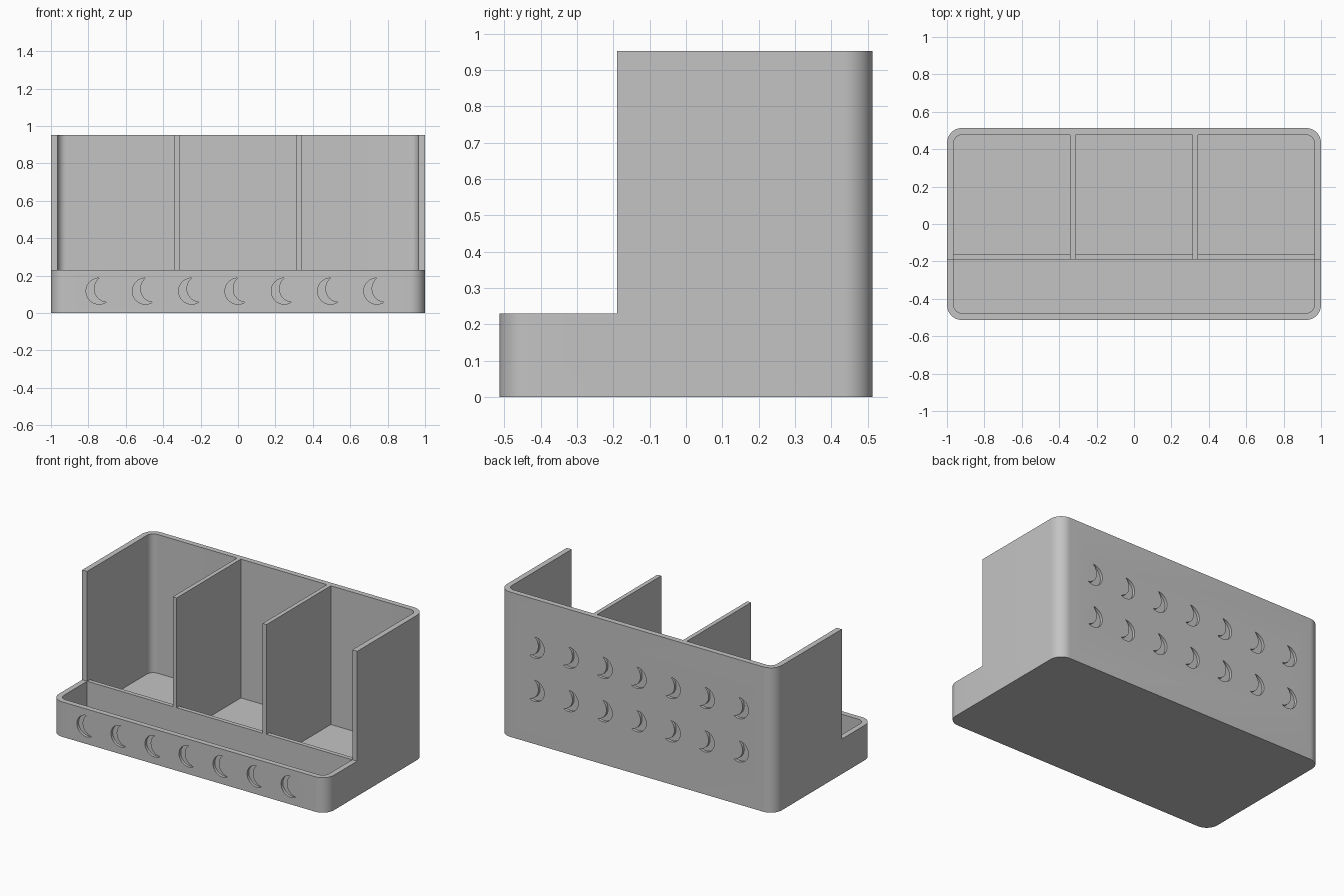
import bpy
import bmesh
from math import cos, sin, pi, atan2
from mathutils import Vector

if "Cube" in bpy.data.objects:
    bpy.data.objects.remove(bpy.data.objects["Cube"], do_unlink=True)

grey = bpy.data.materials.new("Grey plastic")
grey.use_nodes = True
colour = (0.55, 0.55, 0.55, 1)
grey.diffuse_color = colour
grey.node_tree.nodes["Principled BSDF"].inputs["Base Color"].default_value = colour

# Main sizes
HALF_X, HALF_Y = 1.0, 0.513
TALL, LOW, FLOOR = 0.952, 0.23, 0.04
WALL, THIN = 0.036, 0.028
STEP_Y = -0.19


def prism(name, outline, offset):
    """Extrude a closed outline of 3D points along an offset."""
    bm = bmesh.new()
    face = bm.faces.new([bm.verts.new(p) for p in outline])
    result = bmesh.ops.extrude_face_region(bm, geom=[face])
    moved = [v for v in result["geom"] if isinstance(v, bmesh.types.BMVert)]
    bmesh.ops.translate(bm, vec=Vector(offset), verts=moved)
    bmesh.ops.recalc_face_normals(bm, faces=bm.faces)
    mesh = bpy.data.meshes.new(name)
    bm.to_mesh(mesh)
    bm.free()
    mesh.materials.append(grey)
    obj = bpy.data.objects.new(name, mesh)
    bpy.context.collection.objects.link(obj)
    return obj


def rounded_box(name, hx, hy, radius, z0, z1, steps=12):
    points = []
    for corner, (sx, sy) in enumerate([(1, 1), (-1, 1), (-1, -1), (1, -1)]):
        for i in range(steps + 1):
            a = (corner + i / steps) * pi / 2
            points.append((sx * (hx - radius) + radius * cos(a),
                           sy * (hy - radius) + radius * sin(a), z0))
    return prism(name, points, (0, 0, z1 - z0))


def box(name, x0, x1, y0, y1, z0, z1):
    outline = [(x0, y0, z0), (x1, y0, z0), (x1, y1, z0), (x0, y1, z0)]
    return prism(name, outline, (0, 0, z1 - z0))


def crescent(name, x, z, y, depth, steps=20):
    """Moon: a disc with a second disc bitten out of its upper right."""
    r, bite_r, shift = 0.07, 0.073, Vector((0.045, 0.013))
    d = shift.length
    along = (d * d + r * r - bite_r * bite_r) / (2 * d)
    axis = shift.normalized()
    side = Vector((-axis.y, axis.x)) * (r * r - along * along) ** 0.5
    top, bottom = axis * along + side, axis * along - side

    def arc(centre, radius, start, end, sweep):
        a0 = atan2(*(start - centre).yx)
        a1 = atan2(*(end - centre).yx)
        total = (a1 - a0) * sweep % (2 * pi) * sweep
        return [centre + radius * Vector((cos(a0 + total * i / steps),
                                          sin(a0 + total * i / steps)))
                for i in range(steps)]

    points = arc(Vector((0, 0)), r, top, bottom, 1)
    points += arc(shift, bite_r, bottom, top, -1)
    return prism(name, [(x + p.x, y, z + p.y) for p in points], (0, depth, 0))


def combine(target, tool, operation):
    """Apply a boolean and discard the tool."""
    tool.hide_render = True
    mod = target.modifiers.new("Boolean", "BOOLEAN")
    mod.operation, mod.object, mod.solver = operation, tool, "EXACT"
    bpy.context.view_layer.objects.active = target
    bpy.ops.object.modifier_apply(modifier=mod.name)
    bpy.data.objects.remove(tool, do_unlink=True)


# Rounded shell hollowed from above
body = rounded_box("organizer_body", HALF_X, HALF_Y, 0.08, 0, TALL)
cavity = rounded_box("cavity", HALF_X - WALL, HALF_Y - WALL, 0.045, FLOOR, TALL + 0.1)
combine(body, cavity, "DIFFERENCE")

# Low wall behind the tray
low_wall = box("low_wall", -HALF_X + WALL / 2, HALF_X - WALL / 2,
               STEP_Y, STEP_Y + THIN, FLOOR / 2, LOW)
combine(body, low_wall, "UNION")

# Two tall dividers
for x in (-0.327, 0.327):
    divider = box("divider", x - THIN / 2, x + THIN / 2,
                  STEP_Y, HALF_Y - WALL / 2, FLOOR / 2, TALL)
    combine(body, divider, "UNION")

# Step down to the front tray
step = box("step", -1.2, 1.2, -0.8, STEP_Y, LOW, TALL + 0.2)
combine(body, step, "DIFFERENCE")

# Engraved moons: one row in front, two rows behind
DEPTH = 0.018
rows = [(0.117, -HALF_Y - 0.05), (0.35, HALF_Y - DEPTH), (0.635, HALF_Y - DEPTH)]
for z, y in rows:
    for i in range(-3, 4):
        moon = crescent("moon", i * 0.2475, z, y, 0.05 + DEPTH)
        combine(body, moon, "DIFFERENCE")

# Smooth corners, crisp edges
bpy.ops.object.select_all(action="DESELECT")
body.select_set(True)
bpy.context.view_layer.objects.active = body
bpy.ops.object.shade_smooth_by_angle(angle=pi / 6)
